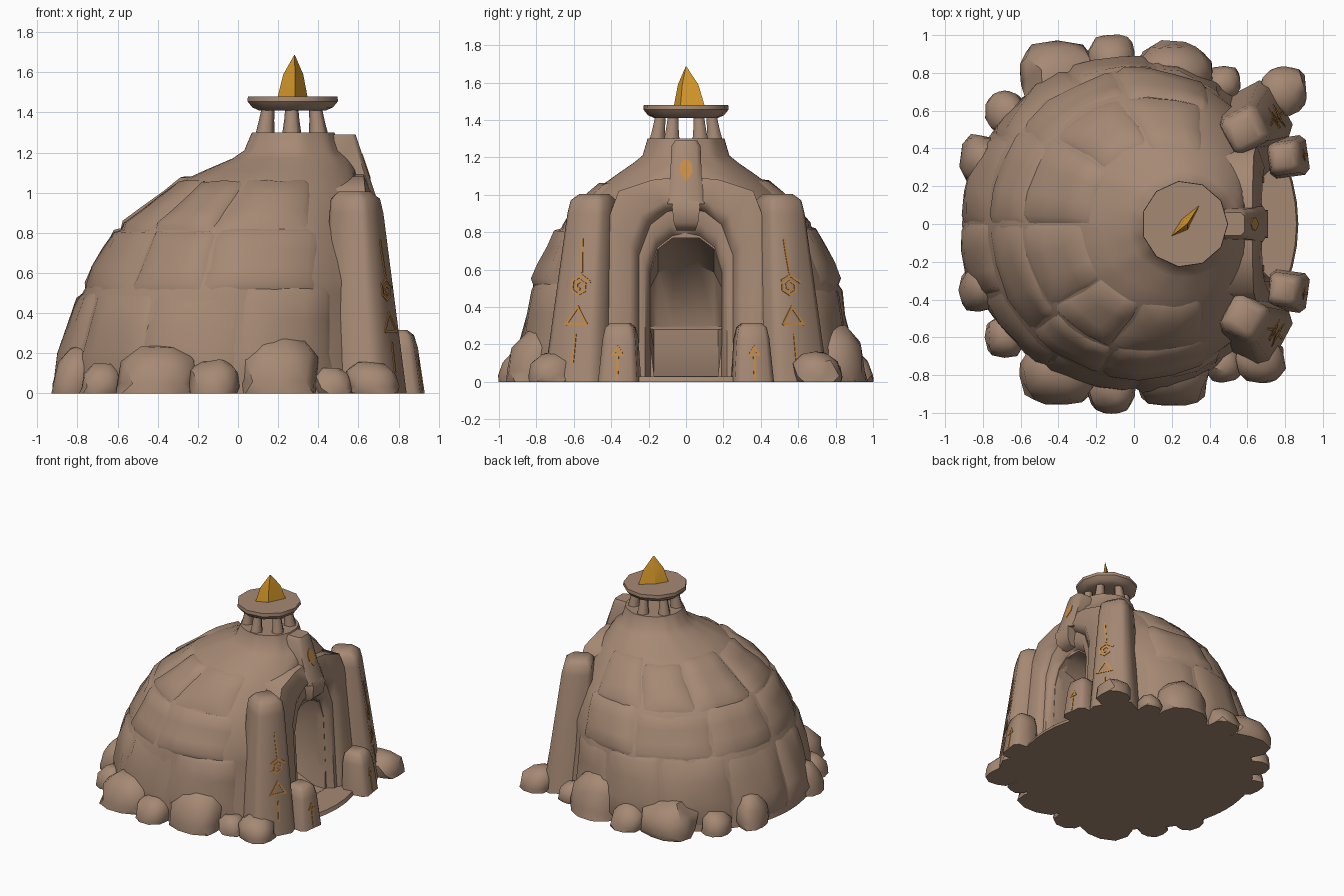
import bpy, bmesh, math, random
from mathutils import Vector, noise

if "Cube" in bpy.data.objects:
    bpy.data.objects.remove(bpy.data.objects["Cube"])
random.seed(4)


def material(name, rgb):
    m = bpy.data.materials.new(name)
    m.use_nodes = True
    m.diffuse_color = (*rgb, 1)
    m.node_tree.nodes["Principled BSDF"].inputs["Base Color"].default_value = (*rgb, 1)
    return m


STONE = material("brown stone", (0.38, 0.25, 0.175))
GOLD = material("amber gold", (0.75, 0.35, 0.025))
OCHRE = material("ochre carving", (0.58, 0.265, 0.06))


def smooth(ob, angle):
    bpy.ops.object.select_all(action="DESELECT")
    ob.select_set(True)
    bpy.context.view_layer.objects.active = ob
    bpy.ops.object.shade_smooth_by_angle(angle=math.radians(angle))


def finish(name, bm, mat, angle=35):
    bmesh.ops.recalc_face_normals(bm, faces=bm.faces)
    me = bpy.data.meshes.new(name)
    bm.to_mesh(me)
    bm.free()
    ob = bpy.data.objects.new(name, me)
    bpy.context.collection.objects.link(ob)
    me.materials.append(mat)
    smooth(ob, angle)
    return ob


def loft(name, rings, mat=STONE, angle=35):
    """Skin closed rings of equal length and cap both ends."""
    bm = bmesh.new()
    rows = [[bm.verts.new(p) for p in r] for r in rings]
    n = len(rows[0])
    for a, b in zip(rows, rows[1:]):
        for i in range(n):
            j = (i + 1) % n
            bm.faces.new((a[i], a[j], b[j], b[i]))
    bm.faces.new(rows[0])
    bm.faces.new(rows[-1])
    return finish(name, bm, mat, angle)


def circle(cx, cy, z, r, n):
    return [(cx + r * math.cos(math.tau * i / n), cy + r * math.sin(math.tau * i / n), z)
            for i in range(n)]


def boulder(name, x, y, sx, sy, h):
    """Chunky rounded stone, flat on the ground and leaning inwards."""
    bm = bmesh.new()
    bmesh.ops.create_icosphere(bm, subdivisions=2, radius=1)
    shift = Vector((random.random(), random.random(), random.random())) * 20
    inward = -Vector((x, y, 0)).normalized()
    for v in bm.verts:
        p = v.co.copy()
        k = sum(abs(t) ** 3 for t in p) ** (-1 / 3) * (1 + 0.16 * noise.noise(p * 1.3 + shift))
        z = max(h * (.2 + .8 * p.z * k), 0)
        v.co = Vector((x + sx * p.x * k, y + sy * p.y * k, z)) + inward * z * .2
    bmesh.ops.remove_doubles(bm, verts=bm.verts, dist=.002)
    return finish(name, bm, STONE, 40)


# Mound profile: z, back x, front x, half width
MOUND = [(0, -.91, .85, .87), (.2, -.87, .83, .87), (.38, -.82, .82, .845),
         (.5, -.775, .80, .82), (.56, -.735, .80, .80), (.66, -.69, .78, .755),
         (.8, -.61, .75, .69), (.86, -.53, .72, .63), (.97, -.39, .68, .54),
         (1.06, -.28, .63, .44), (1.11, -.17, .59, .37), (1.17, -.03, .55, .28),
         (1.21, .03, .51, .23), (1.3, .07, .48, .205)]


def surface(a, z):
    """Point on the mound at an angle and height, with the facade cut flat."""
    for p, q in zip(MOUND, MOUND[1:]):
        if z <= q[0]:
            break
    t = (z - p[0]) / (q[0] - p[0])
    xa, xb, yh = [p[i] + (q[i] - p[i]) * t for i in (1, 2, 3)]
    k = 1 + .03 * noise.noise((3 * math.cos(a), 3 * abs(math.sin(a)), 4 * z))
    x = (xa + xb) / 2 + (xb - xa) / 2 * k * math.cos(a)
    return Vector((min(x, .64 - .05 * z), yh * k * math.sin(a), z))


mound = loft("mound", [[surface(math.tau * i / 72, row[0]) for i in range(72)] for row in MOUND], angle=50)

# Doorway and the narrowing hollow behind it
half = [(.17, .03), (.19, .2), (.19, .58), (.15, .71), (.07, .77)]
arch = half + [(-y, z) for y, z in reversed(half)]
cutter = loft("doorway_cutter", [[(x, y, low + (z - .03) * (high - low) / .74) for y, z in arch]
                                 for x, low, high in ((0, .28, .3), (.2, .18, .62), (.55, .03, .77), (.9, .03, .77))])
cutter.hide_render = True
mod = mound.modifiers.new("doorway", "BOOLEAN")
mod.object, mod.operation, mod.solver = cutter, "DIFFERENCE", "EXACT"
bpy.context.view_layer.objects.active = mound
bpy.ops.object.modifier_apply(modifier=mod.name)
bpy.data.objects.remove(cutter)
smooth(mound, 50)


def slab(name, a0, a1, z0, z1, side, lift):
    """Worn facing stone: a mound patch raised in the middle, low at its rim."""
    bm = bmesh.new()
    steps = (0, .1, .35, .65, .9, 1)
    grid = []
    for u in steps:
        row = []
        for v in steps:
            p = surface(a0 + (a1 - a0) * u, z0 + (z1 - z0) * v)
            out = Vector((p.x - .05, p.y, .25 + .5 * p.z)).normalized()
            rim = u in (0, 1) or v in (0, 1)
            p += out * (-.006 if rim else lift + random.uniform(-.008, .008))
            row.append(bm.verts.new((p.x, side * p.y, max(p.z, 0))))
        grid.append(row)
    for r, s in zip(grid, grid[1:]):
        for i in range(len(steps) - 1):
            bm.faces.new((r[i], r[i + 1], s[i + 1], s[i]))
    return finish(name, bm, STONE, 60)


# Courses of facing stones: low z, high z, first angle, stones per side, lift
COURSES = [(.02, .53, 55, 4, .014), (.51, .83, 62, 3, .016), (.81, 1.08, 66, 3, .02)]
for c, (z0, z1, start, count, lift) in enumerate(COURSES):
    for side, tag in ((1, "left"), (-1, "right")):
        cuts = [start + (180 - start) * i / count + (random.uniform(-6, 6) if 0 < i < count else 0)
                for i in range(count + 1)]
        for i, (a, b) in enumerate(zip(cuts, cuts[1:])):
            slab(f"course_{c + 1}_stone_{tag}_{i + 1}", math.radians(a - .3), math.radians(b + .3),
                 z0, z1 + random.uniform(-.03, .02), side, lift + random.uniform(-.006, .006))

# Floor slab
loft("floor_slab", [circle(0, 0, 0, .87, 48), circle(0, 0, .028, .86, 48)])


def arch_band(name, inner, outer, front, back, bevel, drop):
    """Stone band following an arch; inner and outer are half outlines in y, z."""
    full = [list(p) + [(-y, z) for y, z in reversed(p) if y] for p in (inner, outer)]
    rows = []
    for (yi, zi), (yo, zo) in zip(*full):
        ym, zm = yi + (yo - yi) * bevel, zi + (zo - zi) * bevel
        rows.append([(back, yi, zi), (front - .05 - .06 * zi, yi, zi), (front - .06 * zm, ym, zm),
                     (front - drop * zo, yo, zo), (back, yo, zo)])
    return loft(name, rows, angle=55)


door = [(.19, 0), (.19, .58), (.15, .71), (.07, .77), (0, .785)]
recess = [(.25, 0), (.25, .68), (.19, .84), (.1, .91), (0, .93)]
hood = [(.42, 0), (.42, .86), (.36, 1.02), (.18, 1.08), (0, 1.1)]
arch_band("door_frame", door, recess, .69, .5, .5, .06)
arch_band("door_hood", recess, hood, .735, .45, .3, .1)
loft("keystone", [[(x, y * w, z) for x, y in ((.5, -1), (f, -1), (f, 1), (.5, 1))]
                  for z, w, f in ((.81, .05, .66), (.85, .065, .7), (.94, .075, .71), (1.0, .05, .67))], angle=50)


def crest_front(z):
    return .665 - .33 * (z - 1.05)


# Crest block above the door, with its diamond
loft("crest_block", [[(.42, -w, z), (crest_front(z) - .02, -w, z), (crest_front(z), -w * .7, z),
                      (crest_front(z), w * .7, z), (crest_front(z) - .02, w, z), (.42, w, z)]
                     for z, w in ((.95, .1), (1.07, .085), (1.26, .078), (1.29, .06))], angle=50)
loft("crest_diamond", [[(crest_front(z) + dx, y, z) for y, z in
                        ((0, 1.07), (.035, 1.12), (.03, 1.17), (0, 1.195), (-.03, 1.17), (-.035, 1.12))]
                       for dx in (-.004, .004)], OCHRE, 20)


def carving(name, strokes, place, normal, width=.0125):
    """Thin ochre plates along polylines drawn on a face."""
    bm = bmesh.new()
    n = Vector(normal).normalized() * .004
    for line in strokes:
        for a, b in zip(line, line[1:]):
            a, b = Vector(a), Vector(b)
            d = (b - a).normalized() * width / 2
            side = Vector((-d.y, d.x))
            quad = [place(*p) for p in (a - d + side, b + d + side, b + d - side, a - d - side)]
            top = [bm.verts.new(p + n) for p in quad]
            low = [bm.verts.new(p - n) for p in quad]
            bm.faces.new(top)
            bm.faces.new(low[::-1])
            for i in range(4):
                j = (i + 1) % 4
                bm.faces.new((top[i], low[i], low[j], top[j]))
    return finish(name, bm, OCHRE, 20)


def triangle(z, w, h):
    return [(-w, z), (w, z), (0, z + h), (-w, z)]


def pillar(name, stations, yaw, side, strokes, shift):
    """Tapered chamfered stone, turned outward, carved on its front face."""
    f = Vector((math.cos(yaw), side * math.sin(yaw), 0))
    s = Vector((-f.y, f.x, 0))
    rows = []
    for z, cx, cy, h in stations:
        c = Vector((cx, side * cy, z))
        rows.append([c + f * u * h + s * v * h for u, v in
                     ((1, -.72), (1, .72), (.72, 1), (-.72, 1), (-1, .72), (-1, -.72), (-.72, -1), (.72, -1))])
    loft(name, rows, angle=50)
    (z0, x0, y0, h0), (z1, x1, y1, h1) = stations[:2]

    def place(v, z):
        t = (z - z0) / (z1 - z0)
        c = Vector((x0 + (x1 - x0) * t, side * (y0 + (y1 - y0) * t), z))
        return c + f * (h0 + (h1 - h0) * t) + s * (v + shift)

    carving(name + "_carving", strokes, place, f)


spiral = [(r * math.cos(a), .51 + r * math.sin(a)) for r, a in
          ((.064 - .005 * i, .4 + i * math.tau / 6) for i in range(11))]
tall = [[(-.01, .76), (-.005, .69), (.005, .59)], spiral, triangle(.31, .06, .09), [(0, .25), (0, .11)]]
short = [[(0, .02), (0, .13)], triangle(.145, .025, .04)]
for side, tag, shift in ((1, "left", -.036), (-1, "right", .022)):
    pillar("tall_pillar_" + tag, [(0, .635, .555, .168), (.9, .59, .50, .11),
                                  (.97, .585, .495, .1), (1.005, .58, .49, .065)],
           math.radians(28), side, tall, shift)
    pillar("short_pillar_" + tag, [(0, .815, .355, .106), (.23, .80, .35, .088),
                                   (.29, .795, .35, .075), (.315, .79, .35, .05)],
           math.radians(8), side, short, 0)

# Boulders around the foot: x, y, size x, size y, height
FOOT = [(-.83, .35, .1, .125, .23), (-.69, .60, .1, .11, .15), (-.41, .80, .2, .17, .24),
        (-.12, .88, .125, .125, .17), (.21, .82, .2, .155, .3), (.48, .75, .09, .09, .13)]
for side, tag in ((1, "left"), (-1, "right")):
    for i, (x, y, sx, sy, h) in enumerate(FOOT):
        boulder(f"foot_boulder_{tag}_{i + 1}", x, side * y, sx, sy, h)
boulder("front_boulder_left", .80, .71, .12, .125, .16)
boulder("front_boulder_right", .68, -.73, .125, .12, .16)

# Lantern posts and table on the summit
CX = .268
for i in range(6):
    a = math.radians(30 + 60 * i)
    loft(f"summit_post_{i + 1}", [circle(CX + r * math.cos(a), r * math.sin(a), z, w, 6)
                                  for z, r, w in ((1.28, .155, .05), (1.36, .145, .038), (1.43, .135, .032))], angle=65)
loft("summit_table", [circle(CX, 0, z, r, 11) for z, r in
                      ((1.41, .17), (1.425, .205), (1.455, .23), (1.48, .228))])

# Crystal blade, set diagonally
ring = [(-.075, -.065), (.012, -.03), (.075, .1), (-.02, .025)]
loft("crystal", [[(CX + .004 + x * k + .01 * (1 - k), y * k, z) for x, y in ring]
                 for z, k in ((1.475, 1), (1.59, .66), (1.685, .03))], GOLD, 20)
